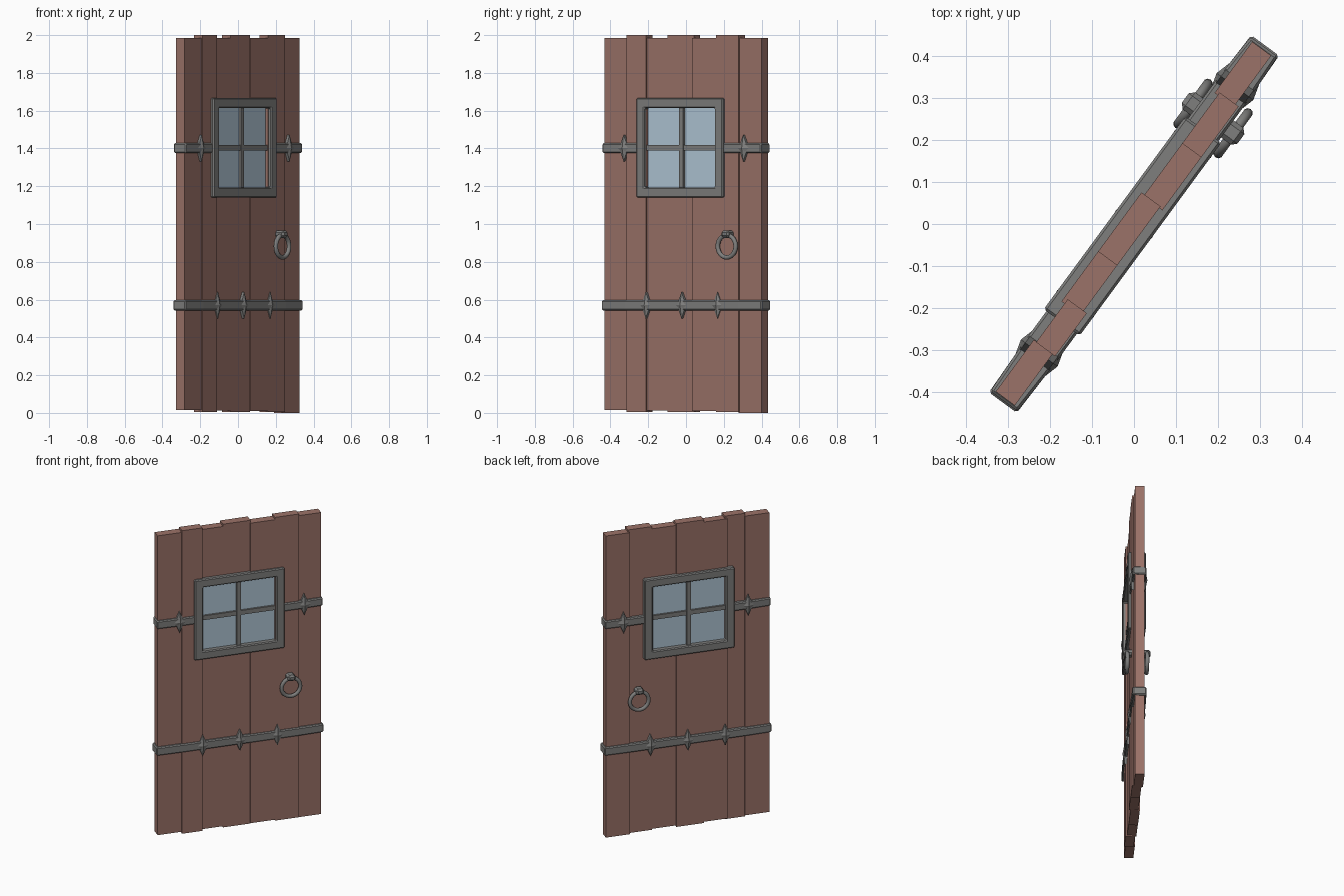
import bpy, bmesh, math
from mathutils import Matrix, Vector

cube = bpy.data.objects.get("Cube")
if cube:
    bpy.data.objects.remove(cube, do_unlink=True)

# The door is modelled along local x, then swung open about z
SWING = Matrix.Rotation(math.radians(53.7), 4, 'Z')


def material(name, rgb):
    m = bpy.data.materials.new(name)
    m.use_nodes = True
    m.diffuse_color = (*rgb, 1)
    m.node_tree.nodes["Principled BSDF"].inputs["Base Color"].default_value = (*rgb, 1)
    return m


WOOD = material("reddish brown wood", (0.33, 0.17, 0.14))
IRON = material("grey iron", (0.21, 0.21, 0.205))
GLASS = material("pale blue glass", (0.44, 0.57, 0.68))


def finish(name, bm, mat, bevel=0.0, smooth=False):
    bmesh.ops.recalc_face_normals(bm, faces=bm.faces)
    mesh = bpy.data.meshes.new(name)
    bm.to_mesh(mesh)
    bm.free()
    mesh.transform(SWING)
    mesh.materials.append(mat)
    ob = bpy.data.objects.new(name, mesh)
    bpy.context.collection.objects.link(ob)
    if bevel:
        mod = ob.modifiers.new("Bevel", 'BEVEL')
        mod.width, mod.segments = bevel, 1
    if smooth:
        bpy.ops.object.select_all(action='DESELECT')
        ob.select_set(True)
        bpy.context.view_layer.objects.active = ob
        bpy.ops.object.shade_smooth_by_angle(angle=math.radians(40))
    return ob


def box(bm, x0, x1, y0, y1, z0, z1):
    size = Matrix.Diagonal((x1 - x0, y1 - y0, z1 - z0, 1))
    mid = Matrix.Translation(((x0 + x1) / 2, (y0 + y1) / 2, (z0 + z1) / 2))
    bmesh.ops.create_cube(bm, size=1, matrix=mid @ size)


def prism(bm, points, direction):
    face = bm.faces.new([bm.verts.new(p) for p in points])
    out = bmesh.ops.extrude_face_region(bm, geom=[face])
    verts = [v for v in out["geom"] if isinstance(v, bmesh.types.BMVert)]
    bmesh.ops.translate(bm, verts=verts, vec=Vector(direction))


# Planks: start, end, depth offset, bottom, top, split around the window
planks = [
    (-0.515, -0.362, 0.001, 0.015, 1.985, False),
    (-0.364, -0.237, -0.007, 0.005, 2.0, False),
    (-0.25, -0.088, 0.002, 0.012, 1.985, True),
    (-0.103, 0.071, 0.002, 0.004, 2.0, True),
    (0.066, 0.235, -0.007, 0.01, 1.985, True),
    (0.222, 0.372, -0.007, 0.004, 2.0, False),
    (0.364, 0.515, 0.002, 0.0, 1.985, False),
]
for i, (x0, x1, y, z0, z1, split) in enumerate(planks):
    bm = bmesh.new()
    spans = [(z0, 1.165), (1.64, z1)] if split else [(z0, z1)]
    for low, high in spans:
        box(bm, x0, x1, y - 0.028, y + 0.028, low, high)
    finish(f"plank_{i + 1}", bm, WOOD)

# Window frame: a ring extruded through the door
WX0, WX1, WZ0, WZ1, RIM, DEEP = -0.29, 0.278, 1.14, 1.667, 0.053, 0.053
bm = bmesh.new()
loops = []
for inset in (0, RIM):
    for y in (-DEEP, DEEP):
        loops.append([bm.verts.new((x, y, z)) for x, z in (
            (WX0 + inset, WZ0 + inset), (WX1 - inset, WZ0 + inset),
            (WX1 - inset, WZ1 - inset), (WX0 + inset, WZ1 - inset))])
for a, b in ((0, 1), (1, 3), (3, 2), (2, 0)):
    for k in range(4):
        n = (k + 1) % 4
        bm.faces.new((loops[a][k], loops[a][n], loops[b][n], loops[b][k]))
finish("window_frame", bm, IRON, bevel=0.006)

# Glass and crossing bars
bm = bmesh.new()
box(bm, WX0 + 0.04, WX1 - 0.04, -0.019, 0.019, WZ0 + 0.04, WZ1 - 0.04)
finish("window_glass", bm, GLASS)
bm = bmesh.new()
cx, cz = (WX0 + WX1) / 2, (WZ0 + WZ1) / 2
box(bm, cx - 0.013, cx + 0.013, -0.035, 0.035, WZ0 + RIM, WZ1 - RIM)
box(bm, WX0 + RIM, WX1 - RIM, -0.032, 0.032, cz - 0.014, cz + 0.014)
finish("window_bars", bm, IRON)


# Iron straps wrap the door, slightly thicker away from the ends
def strap(name, stations, z, half):
    bm = bmesh.new()
    outline = [(x, -y, z - half) for x, y in stations]
    outline += [(x, y, z - half) for x, y in reversed(stations)]
    prism(bm, outline, (0, 0, 2 * half))
    finish(name, bm, IRON, bevel=0.006)


strap("lower_strap", [(-0.526, 0.041), (-0.37, 0.045), (0.37, 0.045), (0.526, 0.041)], 0.57, 0.027)
strap("upper_strap_hinge_side", [(-0.522, 0.04), (-0.38, 0.045), (-0.27, 0.045)], 1.402, 0.026)
strap("upper_strap_handle_side", [(0.26, 0.045), (0.39, 0.045), (0.522, 0.04)], 1.402, 0.026)

# Pointed ornaments on the straps, on both faces
ornaments = [(-0.235, 0.57), (0.0, 0.57), (0.235, 0.57), (-0.38, 1.402), (0.405, 1.402)]
for i, (x, z) in enumerate(ornaments):
    bm = bmesh.new()
    for side in (-1, 1):
        star = []
        for k in range(8):
            a = k * math.pi / 4
            rx, rz = ((0.046, 0.07), (0.027, 0.036))[k % 2]
            star.append(bm.verts.new((x + rx * math.cos(a), side * 0.041, z + rz * math.sin(a))))
        base = [bm.verts.new((v.co.x, side * 0.02, v.co.z)) for v in star]
        tip = bm.verts.new((x, side * 0.054, z))
        for k in range(8):
            n = (k + 1) % 8
            bm.faces.new((star[k], star[n], tip))
            bm.faces.new((star[k], star[n], base[n], base[k]))
    finish(f"strap_ornament_{i + 1}", bm, IRON)


# Ring handles hanging from clasps on both faces
def ring(name, centre, radius, tube, around=24, sides=10):
    bm = bmesh.new()
    rows = []
    for i in range(around):
        a = math.tau * i / around
        row = []
        for j in range(sides):
            b = math.tau * j / sides
            r = radius + tube * math.cos(b)
            row.append(bm.verts.new(Vector(centre) + Vector(
                (r * math.cos(a), tube * math.sin(b), r * math.sin(a)))))
        rows.append(row)
    for i in range(around):
        for j in range(sides):
            p, q, m = rows[i], rows[(i + 1) % around], (j + 1) % sides
            bm.faces.new((p[j], q[j], q[m], p[m]))
    finish(name, bm, IRON, smooth=True)


for label, y, side in (("front", -0.062, -1), ("back", 0.056, 1)):
    ring(f"{label}_ring_handle", (0.313, y, 0.882), 0.059, 0.012)
    bm = bmesh.new()
    ends = sorted((side * 0.02, y + side * 0.023))
    box(bm, 0.288, 0.338, *ends, 0.927, 0.965)
    finish(f"{label}_ring_clasp", bm, IRON, bevel=0.011)
